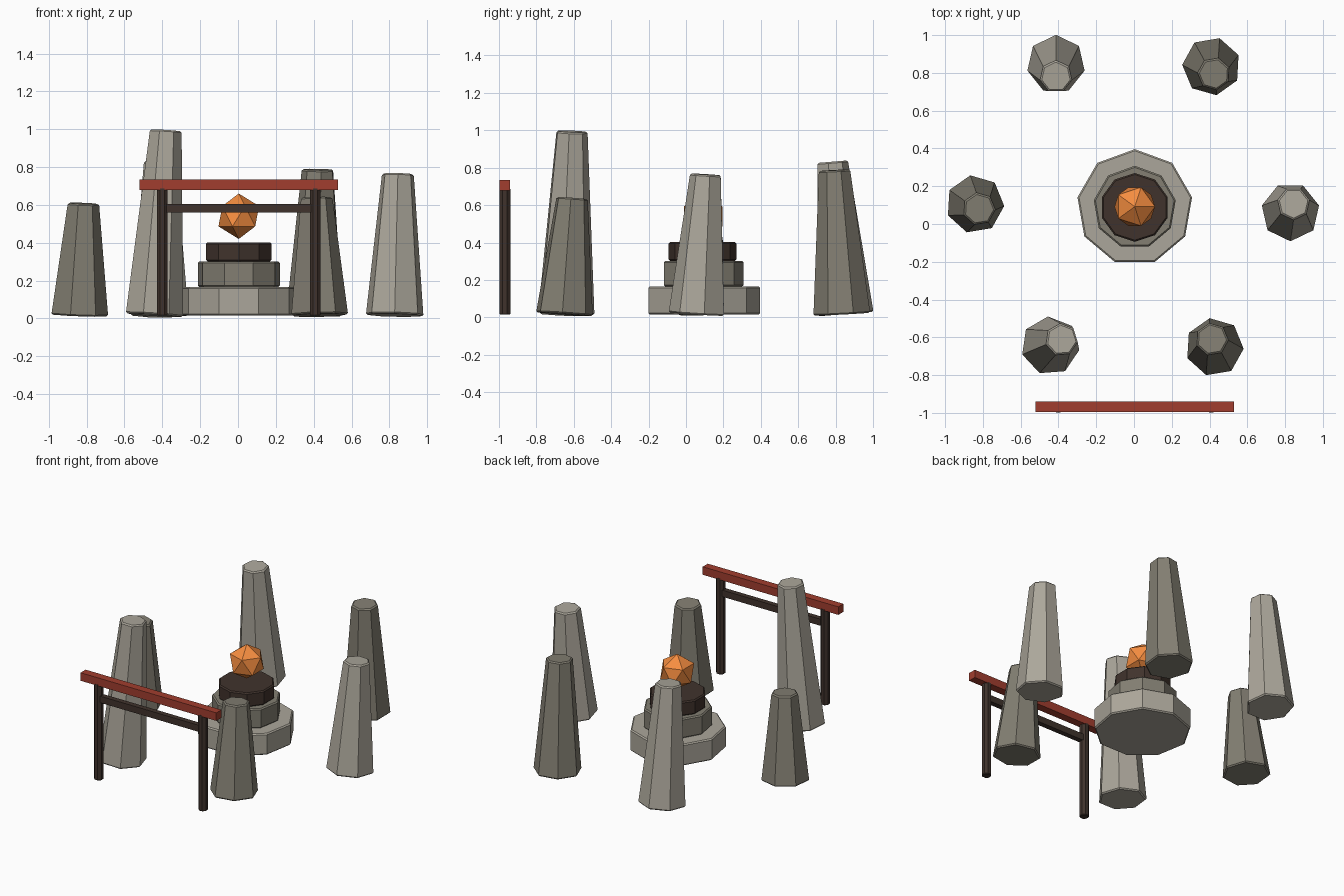
import bpy
from math import radians
from mathutils import Vector, Matrix

if "Cube" in bpy.data.objects:
    bpy.data.objects.remove(bpy.data.objects["Cube"])


def material(name, r, g, b):
    m = bpy.data.materials.new(name)
    m.diffuse_color = tuple((c / 255) ** 2.2 for c in (r, g, b)) + (1,)
    m.use_nodes = True
    m.node_tree.nodes["Principled BSDF"].inputs["Base Color"].default_value = m.diffuse_color
    return m


LIGHT = material("light_stone", 170, 165, 153)
DARK = material("dark_stone", 130, 126, 114)
WOOD = material("dark_wood", 66, 54, 48)
RED = material("red_paint", 160, 64, 50)
ORANGE = material("orange_glow", 245, 140, 66)


def finish(name, mat, bevel=0):
    ob = bpy.context.object
    ob.name = name
    ob.data.materials.append(mat)
    if bevel:
        mod = ob.modifiers.new("Bevel", "BEVEL")
        mod.width = bevel
        mod.segments = 1
        mod.limit_method = 'ANGLE'
        mod.angle_limit = radians(60)  # only the rims
    return ob


def column(name, sides, base, top, r1, r2, phase, mat, bevel=0):
    """Prism or tapered column from base to top; phase is the angle of a vertex."""
    a, b = Vector(base), Vector(top)
    axis = b - a
    bpy.ops.mesh.primitive_cone_add(vertices=sides, radius1=r1, radius2=r2, depth=axis.length)
    ob = finish(name, mat, bevel)
    ob.data.transform(Matrix.Rotation(radians(phase - 90), 4, 'Z'))
    ob.rotation_euler = Vector((0, 0, 1)).rotation_difference(axis).to_euler()
    ob.location = (a + b) / 2
    return ob


def box(name, size, loc, mat, bevel=0):
    bpy.ops.mesh.primitive_cube_add(size=1, location=loc)
    ob = finish(name, mat, bevel)
    ob.data.transform(Matrix.Diagonal((*size, 1)))
    return ob


# Stepped altar
CX, CY = 0.004, 0.088
for name, sides, z0, z1, r, mat in (
        ("altar_base", 9, 0.015, 0.165, 0.308, LIGHT),
        ("altar_middle", 9, 0.165, 0.302, 0.22, DARK),
        ("altar_top", 10, 0.302, 0.402, 0.182, WOOD)):
    column(name, sides, (CX, CY, z0), (CX, CY, z1), r, r, 90, mat, 0.008)

# Floating faceted orb
bpy.ops.mesh.primitive_ico_sphere_add(subdivisions=1, radius=0.12, location=(CX, CY + 0.004, 0.54))
finish("orb", ORANGE)

# Ring of leaning seven-sided stones: base xy, top xy, height, phase, material
stones = (
    (0.828, 0.063, 0.845, 0.108, 0.764, 12.8, LIGHT),
    (0.410, 0.835, 0.423, 0.795, 0.787, 22.6, DARK),
    (-0.413, 0.847, -0.413, 0.780, 0.832, 90, LIGHT),
    (-0.842, 0.105, -0.820, 0.080, 0.608, 48, DARK),
    (-0.444, -0.645, -0.383, -0.612, 0.994, 43, LIGHT),
    (0.426, -0.652, 0.413, -0.610, 0.638, 48, DARK),
)
for i, (x0, y0, x1, y1, h, phase, mat) in enumerate(stones, 1):
    column(f"standing_stone_{i}", 7, (x0, y0, 0.017), (x1, y1, h), 0.156, 0.086, phase, mat, 0.008)

# Gateway
GY = -0.968
for side, s in (("left", -1), ("right", 1)):
    x = CX + 0.404 * s
    column(f"gate_post_{side}", 8, (x, GY, 0.015), (x, GY, 0.69), 0.031, 0.031, 22.5, WOOD, 0.004)
box("gate_lower_beam", (0.80, 0.036, 0.046), (CX, GY, 0.583), WOOD)
box("gate_top_beam", (1.05, 0.056, 0.056), (CX, GY, 0.707), RED)
